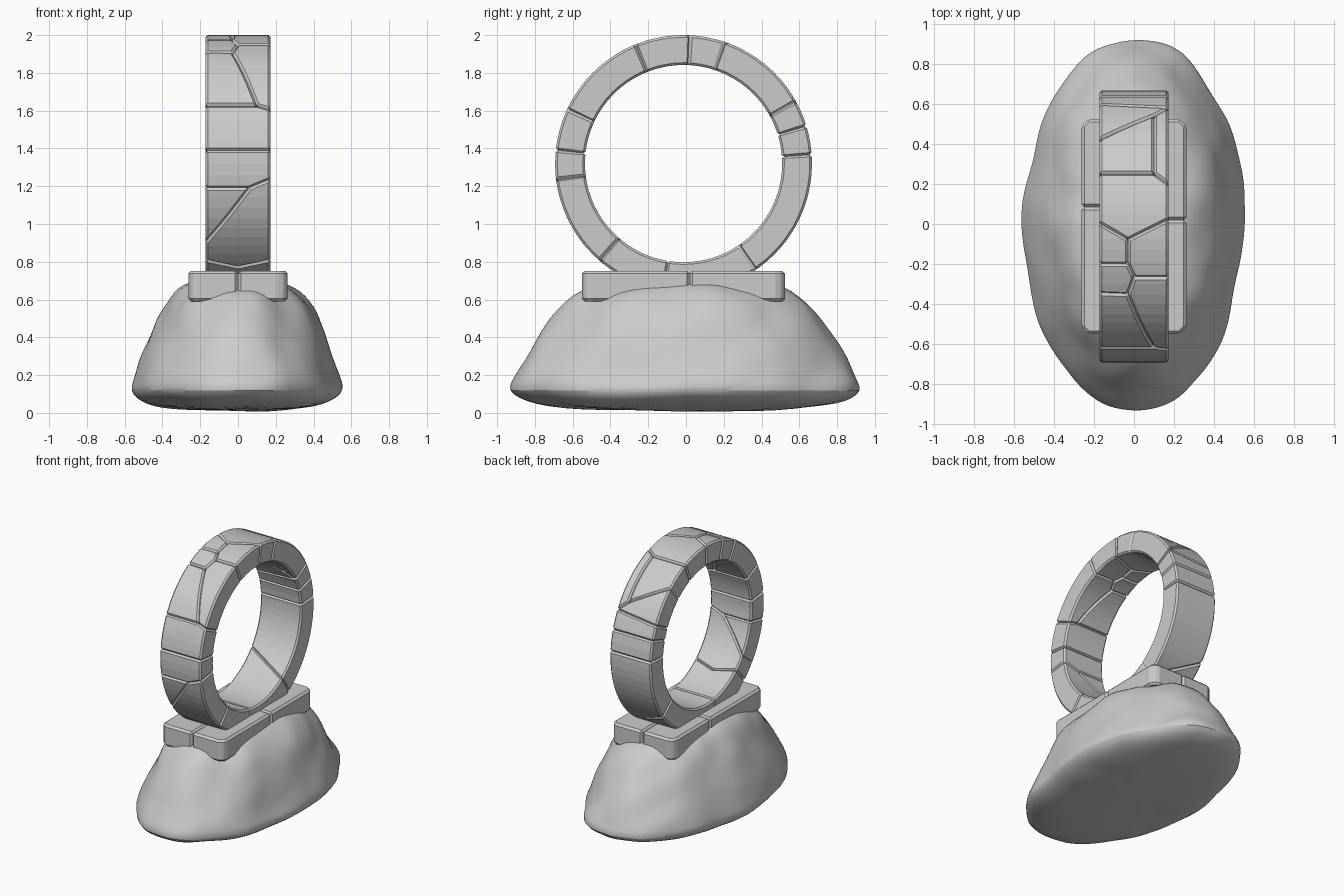
import bpy, bmesh, math
from mathutils import Vector, noise

if "Cube" in bpy.data.objects:
    bpy.data.objects.remove(bpy.data.objects["Cube"])

W = 0.172                    # half width of the ring (plus joint)
R_OUT, R_IN = 0.68, 0.522
CY, CZ = -0.013, 1.32


def finish(bm, name, smooth=None):
    bmesh.ops.recalc_face_normals(bm, faces=bm.faces)
    me = bpy.data.meshes.new(name)
    bm.to_mesh(me)
    bm.free()
    ob = bpy.data.objects.new(name, me)
    bpy.context.collection.objects.link(ob)
    if smooth:
        bpy.context.view_layer.objects.active = ob
        bpy.ops.object.select_all(action='DESELECT')
        ob.select_set(True)
        bpy.ops.object.shade_smooth_by_angle(angle=math.radians(smooth))
    return ob


def stone(points, low, high, joint, bevel):
    """Bevelled prism from a 2D outline, shrunk a little to leave a joint."""
    bm = bmesh.new()
    face = bm.faces.new([bm.verts.new((x, y, low)) for x, y in points])
    rim = bmesh.ops.inset_region(bm, faces=[face], thickness=joint,
                                 use_even_offset=True)['faces']
    bmesh.ops.delete(bm, geom=rim, context='FACES')
    out = bmesh.ops.extrude_face_region(bm, geom=list(bm.faces))['geom']
    for v in out:
        if isinstance(v, bmesh.types.BMVert):
            v.co.z = high
    bmesh.ops.recalc_face_normals(bm, faces=bm.faces)
    bmesh.ops.bevel(bm, geom=list(bm.edges), offset=bevel, segments=1,
                    affect='EDGES', clamp_overlap=True)
    return bm


# Ring stones: outlines as (x, angle in degrees around the ring)
cells = [
    [(-W, 153), (.1, 153), (-.03, 120), (-W, 119.5)],
    [(.1, 153), (W, 155), (W, 112), (0, 112), (-.03, 120)],
    [(-W, 119.5), (-.03, 120), (0, 112), (-.03, 106), (-W, 106)],
    [(0, 112), (W, 112), (W, 87), (-.03, 95.5), (-.03, 106)],
    [(-W, 106), (-.03, 106), (-.03, 95.5), (-W, 88.5)],
    [(-W, 88.5), (-.03, 95.5), (W, 87), (W, 71.6), (.1, 67), (-W, 67)],
    [(-W, 67), (.1, 67), (.1, 35), (-W, 50)],
    [(.1, 67), (W, 71.6), (W, 29), (.1, 35)],
    [(-W, 50), (.1, 35), (W, 29), (-W, 26)],
    [(-W, 26), (W, 29), (W, 17), (-W, 17)],
    [(-W, 17), (W, 17), (W, 4), (-W, 4)],
    [(-W, 4), (W, 4), (W, -56), (-W, -38)],
    [(-W, -38), (W, -56), (W, -99), (-W, -99)],
    [(-W, -99), (W, -99), (W, -131), (0, -126), (-W, -131)],
    [(-W, -131), (0, -126), (W, -131), (W, -173), (.06, -169), (-W, -142)],
    [(-W, -142), (.06, -169), (-W, -169)],
    [(-W, -169), (.06, -169), (W, -173), (W, -186), (-W, -186)],
    [(-W, -186), (W, -186), (W, -205), (.1, -207), (-W, -207)],
]
for i, cell in enumerate(cells):
    bm = stone([(x, math.radians(a) * R_OUT) for x, a in cell],
               R_IN, R_OUT, 0.003, 0.012)
    # slice the flat stone so it can be bent round the ring
    for deg in range(-210, 160, 5):
        bmesh.ops.bisect_plane(
            bm, geom=bm.verts[:] + bm.edges[:] + bm.faces[:], dist=1e-5,
            plane_co=(0, math.radians(deg) * R_OUT, 0), plane_no=(0, 1, 0))
    for v in bm.verts:
        x, s, r = v.co
        a = s / R_OUT
        v.co = (x, CY + r * math.cos(a), CZ + r * math.sin(a))
    finish(bm, f"ring_stone_{i + 1}")

# Plinth: four cut blocks with chamfered outer corners
X, Y0, Y1, C = 0.263, -0.55, 0.525, 0.035
for sx, side, ym in ((-1, "left", 0.085), (1, "right", 0.02)):
    blocks = {
        "front": [(0, Y0), (sx * (X - C), Y0), (sx * X, Y0 + C), (sx * X, ym), (0, ym)],
        "back": [(0, ym), (sx * X, ym), (sx * X, Y1 - C), (sx * (X - C), Y1), (0, Y1)],
    }
    for end, outline in blocks.items():
        bm = stone(outline, 0.59, 0.752, 0.002, 0.015)
        finish(bm, f"plinth_{end}_{side}")

# Rock base: stacked oval rings pushed about by noise
profile = [(.25, .012), (.5, .018), (.72, .03), (.86, .05), (.95, .08), (1, .12),
           (.985, .16), (.95, .22), (.905, .29), (.86, .36), (.815, .43),
           (.765, .50), (.71, .56), (.64, .615), (.56, .655), (.45, .685),
           (.3, .70), (.15, .705)]
N = 56
bm = bmesh.new()
rings = []
for s, z in profile:
    rings.append([bm.verts.new((.56 * s * math.cos(t), .935 * s * math.sin(t), z))
                  for t in (2 * math.pi * k / N for k in range(N))])
for a, b in zip(rings, rings[1:]):
    for k in range(N):
        bm.faces.new((a[k], a[(k + 1) % N], b[(k + 1) % N], b[k]))
for ring, z in ((rings[0], .01), (rings[-1], .706)):
    tip = bm.verts.new((0, 0, z))
    for k in range(N):
        bm.faces.new((ring[k], ring[(k + 1) % N], tip))
bm.normal_update()
for v in bm.verts:
    p = v.co.copy()
    bump = .028 * noise.noise(p * 3.2) + .016 * noise.noise(p * 7 + Vector((5, 2, 9)))
    if p.z < .1 or p.z > .66:
        bump *= .5
    v.co += v.normal * bump
    v.co.z = max(v.co.z, 0)
rock = finish(bm, "rock_base", 50)
sub = rock.modifiers.new("soften", 'SUBSURF')
sub.levels = sub.render_levels = 1
